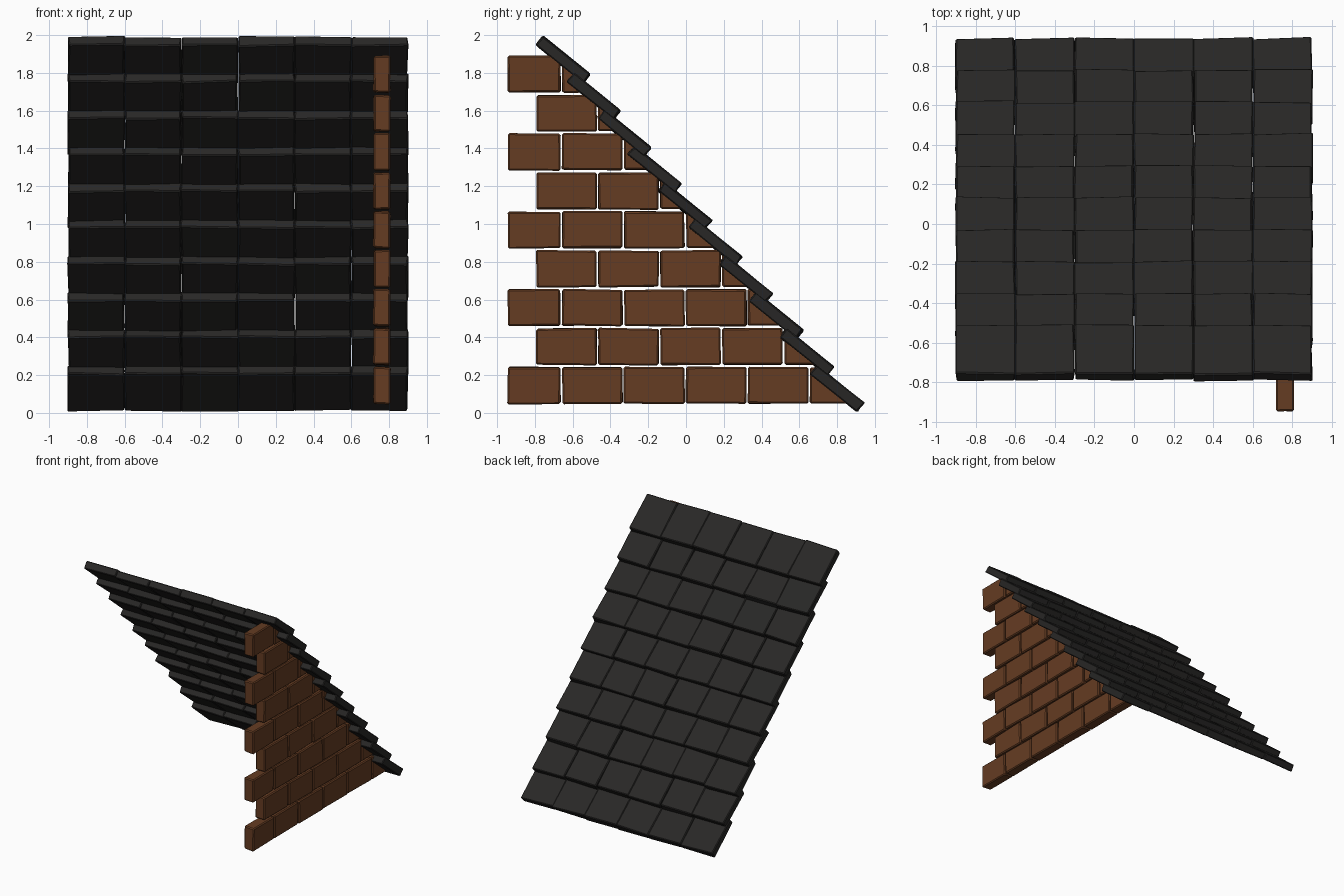
import bpy, bmesh, math, random
from mathutils import Matrix, Vector

if "Cube" in bpy.data.objects:
    bpy.data.objects.remove(bpy.data.objects["Cube"])

random.seed(7)

def material(name, rgb):
    m = bpy.data.materials.new(name)
    m.diffuse_color = (*rgb, 1)
    m.use_nodes = True
    m.node_tree.nodes["Principled BSDF"].inputs["Base Color"].default_value = m.diffuse_color
    return m

TILE = material("slate", (0.021, 0.020, 0.019))
BRICK = material("brick", (0.13, 0.045, 0.016))

def add_block(bm, size, matrix, jitter, bevel, cut=None):
    """Slightly irregular bevelled block, optionally trimmed by a plane."""
    part = bmesh.new()
    bmesh.ops.create_cube(part, size=1)
    for v in part.verts:
        v.co = Vector([c * s + random.uniform(-j, j) for c, s, j in zip(v.co, size, jitter)])
    bmesh.ops.bevel(part, geom=part.edges[:], offset=bevel, segments=1,
                    affect='EDGES', profile=0.5)
    part.transform(matrix)
    if cut:
        bmesh.ops.bisect_plane(part, geom=part.verts[:] + part.edges[:] + part.faces[:],
                               plane_co=cut[0], plane_no=cut[1], clear_outer=True)
        rim = [e for e in part.edges if e.is_boundary]
        if rim:
            bmesh.ops.holes_fill(part, edges=rim)
    bmesh.ops.recalc_face_normals(part, faces=part.faces[:])
    tmp = bpy.data.meshes.new("tmp")
    part.to_mesh(tmp)
    part.free()
    bm.from_mesh(tmp)
    bpy.data.meshes.remove(tmp)

def finish(bm, name, mat):
    me = bpy.data.meshes.new(name)
    bm.to_mesh(me)
    bm.free()
    me.materials.append(mat)
    bpy.context.collection.objects.link(bpy.data.objects.new(name, me))

# Roof: ten overlapping courses of six tiles, eave to ridge
ROWS, COLS = 10, 6
eave, ridge = Vector((0, 0.80, 0.13)), Vector((0, -0.65, 1.87))
for r in range(ROWS):
    bm = bmesh.new()
    centre = eave.lerp(ridge, r / (ROWS - 1))
    for c in range(COLS):
        pos = centre + Vector((-0.75 + 0.3 * c, 0, 0))
        m = Matrix.Translation(pos) @ Matrix.Rotation(math.radians(-39), 4, 'X')
        add_block(bm, (0.298, 0.318, 0.06), m, (0.006, 0.007, 0.004), 0.006)
    finish(bm, f"roof_tile_course_{r + 1}", TILE)

# Gable wall: nine running-bond courses trimmed under the roof slope
slope = (ridge - eave).normalized()
roof_normal = Vector((0, slope.z, -slope.y))
for r in range(9):
    bm = bmesh.new()
    z = 0.145 + 0.206 * r
    y_max = eave.y + (eave.z - z + 0.095) / 1.2
    if r % 2 == 0:
        joints = [-0.948] + [-0.66 + 0.328 * i for i in range(6)]
    else:
        joints = [-0.796 + 0.328 * i for i in range(6)]
    for a, b in zip(joints, joints[1:]):
        if a > y_max - 0.02:
            break
        m = Matrix.Translation((0.762, (a + b) / 2, z))
        add_block(bm, (0.088, b - a - 0.008, 0.194), m, (0.003, 0.003, 0.004), 0.008,
                  (eave, roof_normal))
    finish(bm, f"brick_course_{r + 1}", BRICK)
